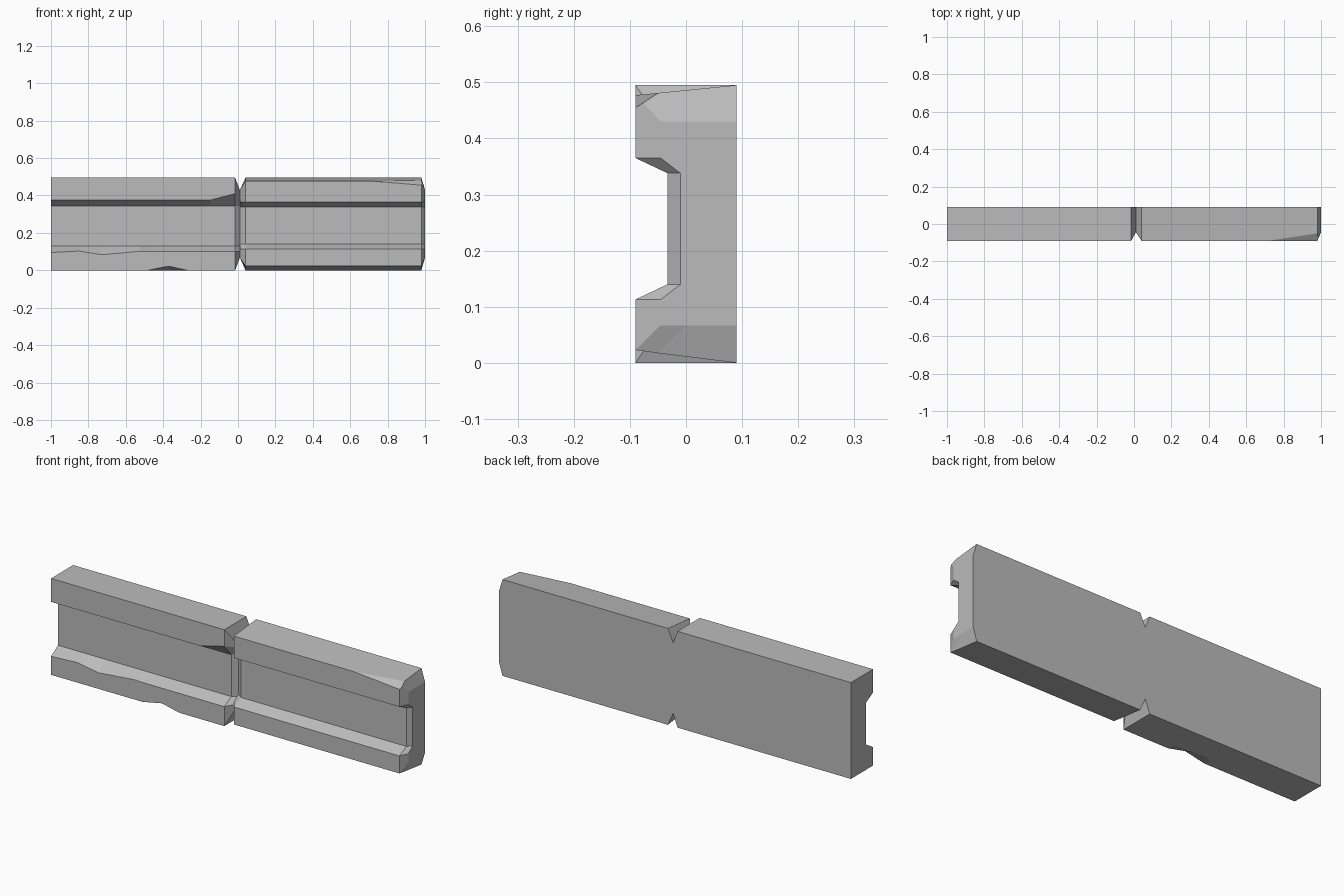
import bpy
import bmesh
from mathutils import Vector

cube = bpy.data.objects.get("Cube")
if cube:
    bpy.data.objects.remove(cube, do_unlink=True)

stone = bpy.data.materials.new("grey_stone")
stone.use_nodes = True
GREY = (0.5, 0.5, 0.5, 1)
stone.diffuse_color = GREY
stone.node_tree.nodes["Principled BSDF"].inputs["Base Color"].default_value = GREY

BACK, FRONT, FLOOR, TOP = 0.09, -0.09, -0.033, 0.495


def section(lip=0.10, upper_lip=0.375, low=0.13, high=0.345,
            bottom=0.0, top=TOP):
    """Channel outline as (y, z): lower rail, groove, upper rail."""
    return [(BACK, 0), (-0.05, bottom * 0.75 if bottom == 0.023 else 0),
            (FRONT, bottom), (FRONT, lip),
            (FLOOR, low), (FLOOR, high), (FRONT, upper_lip),
            (FRONT, top), (BACK, TOP)]


def end_section(lip, upper_lip, low, high):
    """Smaller outline at a bevelled end."""
    y, floor, z0, z1 = -0.045, -0.01, 0.067, 0.43
    return [(BACK, z0), (0, z0), (y, z0), (y, lip), (floor, low),
            (floor, high), (y, upper_lip), (y, z1), (BACK, z1)]


def loft(name, stations, chip=None):
    """Join outlines placed along x, then slice off an optional corner."""
    bm = bmesh.new()
    rings = [[bm.verts.new((x, y, z)) for y, z in pts] for x, pts in stations]
    for a, b in zip(rings, rings[1:]):
        for i in range(len(a)):
            j = (i + 1) % len(a)
            bm.faces.new((a[i], a[j], b[j], b[i]))
    bm.faces.new(rings[0])
    bm.faces.new(rings[-1])
    if chip:
        p, q, r = map(Vector, chip)
        normal = (q - p).cross(r - p)
        if normal.z < 0:
            normal.negate()
        cut = bmesh.ops.bisect_plane(
            bm, geom=bm.verts[:] + bm.edges[:] + bm.faces[:],
            dist=1e-5, plane_co=p, plane_no=normal, clear_outer=True)
        edges = [e for e in cut["geom_cut"] if isinstance(e, bmesh.types.BMEdge)]
        bmesh.ops.holes_fill(bm, edges=edges, sides=0)
    bmesh.ops.recalc_face_normals(bm, faces=bm.faces)
    mesh = bpy.data.meshes.new(name)
    bm.to_mesh(mesh)
    bm.free()
    mesh.materials.append(stone)
    obj = bpy.data.objects.new(name, mesh)
    bpy.context.collection.objects.link(obj)
    return obj


# Left-hand block: square outer end, worn rail edges, bevelled joint
loft("worn_channel_block", [
    (-1.0, section(lip=0.095)),
    (-0.85, section(lip=0.103)),
    (-0.73, section(lip=0.083)),
    (-0.52, section(lip=0.102)),
    (-0.48, section()),
    (-0.37, section(bottom=0.022)),
    (-0.27, section()),
    (-0.15, section()),
    (-0.015, section(upper_lip=0.41)),
    (0.01, end_section(0.10, 0.395, 0.13, 0.345)),
])

# Right-hand block: both ends bevelled, sloped edges, one chipped corner
groove = dict(lip=0.113, upper_lip=0.365, low=0.14, high=0.338)
body = section(bottom=0.023, top=0.477, **groove)
tip = end_section(**groove)
loft("bevelled_channel_block",
     [(0.01, tip), (0.04, body), (0.98, body), (1.0, tip)],
     chip=[(0.72, FRONT, 0.477), (0.98, -0.05, 0.481), (0.98, FRONT, 0.455)])
